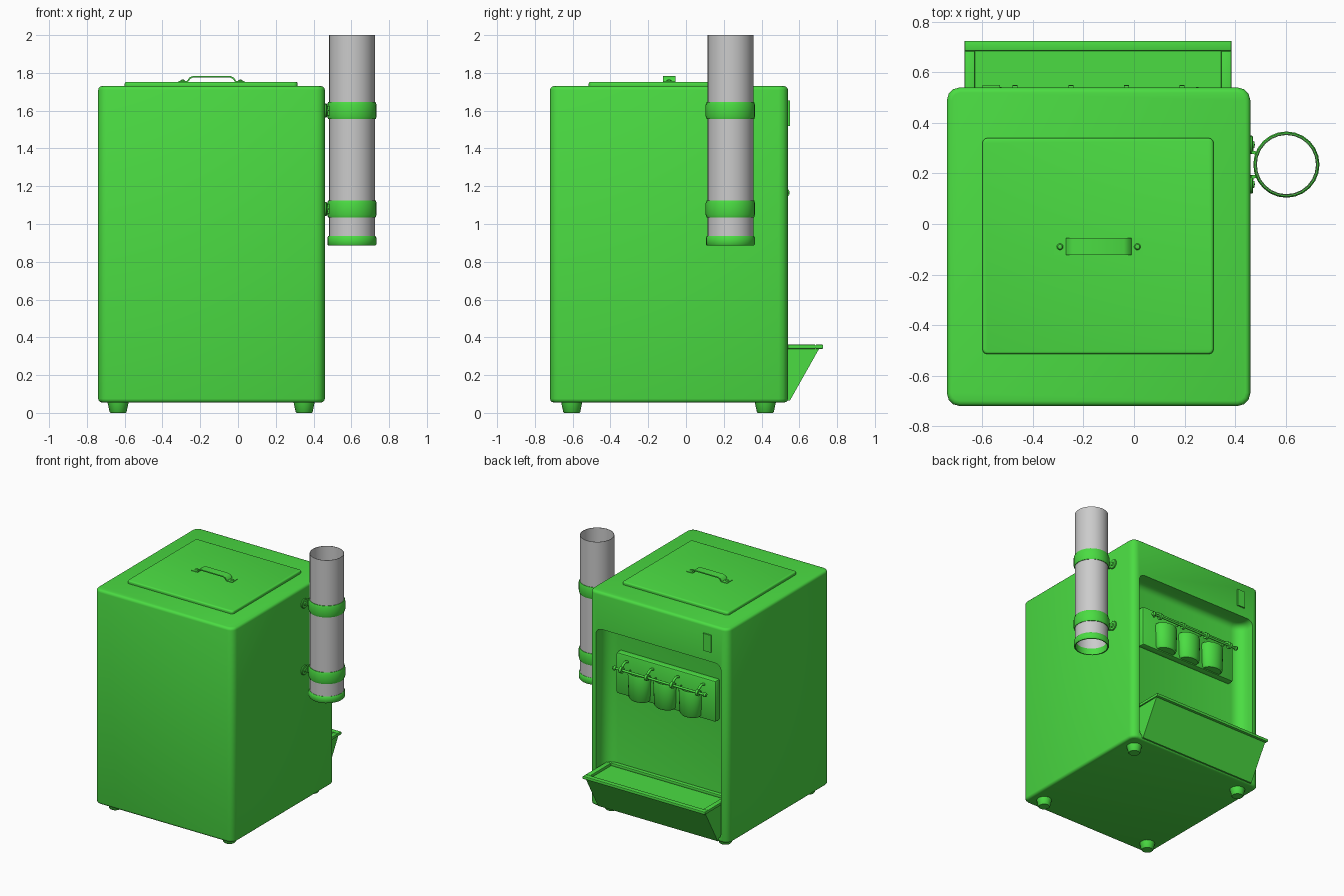
import bpy, bmesh, math
from mathutils import Vector, Matrix

if "Cube" in bpy.data.objects:
    bpy.data.objects.remove(bpy.data.objects["Cube"])

green = bpy.data.materials.new("green_paint")
green.diffuse_color = (0.07, 0.72, 0.055, 1)
green.use_nodes = True
green.node_tree.nodes["Principled BSDF"].inputs["Base Color"].default_value = green.diffuse_color


def finish(name, bm, mat=green, angle=40):
    bmesh.ops.recalc_face_normals(bm, faces=bm.faces)
    me = bpy.data.meshes.new(name)
    bm.to_mesh(me)
    bm.free()
    ob = bpy.data.objects.new(name, me)
    bpy.context.collection.objects.link(ob)
    if mat:
        me.materials.append(mat)
    smooth(ob, angle)
    return ob


def smooth(ob, angle=40):
    bpy.ops.object.select_all(action='DESELECT')
    ob.select_set(True)
    bpy.context.view_layer.objects.active = ob
    bpy.ops.object.shade_smooth_by_angle(angle=math.radians(angle))


def box(name, lo, hi, rv=0, rh=0, seg=3):
    """Box with rounded vertical edges (rv) and rounded top/bottom rims (rh)."""
    bm = bmesh.new()
    lo, hi = Vector(lo), Vector(hi)
    bmesh.ops.create_cube(bm, size=1, matrix=Matrix.Translation((lo + hi) / 2)
                          @ Matrix.Diagonal((*(hi - lo), 1)))

    def level(e):
        return abs(e.verts[0].co.z - e.verts[1].co.z) < 1e-5
    if rv:
        bmesh.ops.bevel(bm, geom=[e for e in bm.edges if not level(e)], offset=rv,
                        segments=seg, profile=0.5, affect='EDGES')
    if rh:
        bmesh.ops.bevel(bm, geom=[e for e in bm.edges if level(e)], offset=rh,
                        segments=seg, profile=0.5, affect='EDGES')
    return finish(name, bm)


def lathe(name, prof, loc, seg=24, mat=green, scale=(1, 1, 1), closed=False, axis_x=False):
    """Turn an (r, z) profile about z, or about x."""
    bm = bmesh.new()
    vs = [bm.verts.new((r, 0, z)) for r, z in prof]
    es = [bm.edges.new(p) for p in zip(vs, vs[1:])]
    if closed:
        es.append(bm.edges.new((vs[-1], vs[0])))
    bmesh.ops.spin(bm, geom=vs + es, cent=(0, 0, 0), axis=(0, 0, 1),
                   angle=2 * math.pi, steps=seg)
    bmesh.ops.remove_doubles(bm, verts=bm.verts, dist=1e-5)
    m = Matrix.Translation(loc)
    if axis_x:
        m = m @ Matrix.Rotation(math.pi / 2, 4, 'Y')
    bm.transform(m @ Matrix.Diagonal((*scale, 1)))
    return finish(name, bm, mat)


def prism(name, pts, vec):
    """Extrude a flat outline along a vector."""
    bm = bmesh.new()
    f = bm.faces.new([bm.verts.new(p) for p in pts])
    r = bmesh.ops.extrude_face_region(bm, geom=[f])
    bmesh.ops.translate(bm, vec=vec, verts=[v for v in r['geom']
                                            if isinstance(v, bmesh.types.BMVert)])
    return finish(name, bm)


def wire(name, pts, radius):
    """Round bar along a path."""
    cu = bpy.data.curves.new(name, 'CURVE')
    cu.dimensions = '3D'
    cu.bevel_depth, cu.bevel_resolution, cu.use_fill_caps = radius, 2, True
    sp = cu.splines.new('POLY')
    sp.points.add(len(pts) - 1)
    for p, co in zip(sp.points, pts):
        p.co = (*co, 1)
    cu.materials.append(green)
    ob = bpy.data.objects.new(name, cu)
    bpy.context.collection.objects.link(ob)


# cabinet body with the serving recess cut into the back
body = box("cabinet_body", (-0.74, -0.72, 0.055), (0.46, 0.54, 1.73), 0.05, 0.02)
cutter = box("recess_cutter", (-0.68, 0.40, 0.075), (0.40, 0.90, 1.445), 0.09, 0.05, 5)
cutter.hide_render = True
cut = body.modifiers.new("recess", 'BOOLEAN')
cut.operation, cut.object, cut.solver = 'DIFFERENCE', cutter, 'EXACT'
bpy.context.view_layer.objects.active = body
bpy.ops.object.modifier_apply(modifier=cut.name)
bpy.data.objects.remove(cutter)
smooth(body)

# feet
for x in (-0.635, 0.35):
    for y in (-0.605, 0.42):
        lathe("foot", [(0, 0), (0.04, 0), (0.045, 0.005), (0.057, 0.062), (0, 0.062)],
              (x, y, 0), 16)

# lid and its strap handle
box("lid", (-0.60, -0.515, 1.72), (0.315, 0.34, 1.753), 0.02, 0.01)
half = [(0.175, 1.757), (0.13, 1.757), (0.118, 1.775), (0.10, 1.783)]
low = [(0.098, 1.775), (0.112, 1.769), (0.126, 1.75), (0.175, 1.75)]
ring = half + [(-x, z) for x, z in half[::-1]] + [(-x, z) for x, z in low[::-1]] + low
prism("lid_handle", [(x - 0.14, -0.122, z) for x, z in ring], (0, 0.066, 0))
for s in (-1, 1):
    lathe("handle_screw", [(0, 0.008), (0.009, 0.006), (0.013, 0), (0, 0)],
          (-0.14 + s * 0.153, -0.09, 1.757), 12)

# drip tray: wedge with a raised rim
prism("tray_wedge", [(-0.66, 0.41, 0.065), (-0.66, 0.55, 0.065),
                     (-0.66, 0.705, 0.34), (-0.66, 0.41, 0.34)], (1.035, 0, 0))
for lo, hi in (((-0.67, 0.685), (0.385, 0.725)), ((-0.67, 0.395), (0.385, 0.43)),
               ((-0.67, 0.43), (-0.63, 0.685)), ((0.345, 0.43), (0.385, 0.685))):
    box("tray_rim", (*lo, 0.338), (*hi, 0.362), 0, 0.006, 2)

# small plain plate on the upper back
box("back_plate", (-0.60, 0.53, 1.52), (-0.53, 0.55, 1.655))

# rack panel, rod and hook rings
box("rack_panel", (-0.57, 0.39, 0.93), (0.29, 0.45, 1.25), 0.012, 0.012, 2)
rod_y, rod_z = 0.525, 1.165
wire("rack_rod", [(-0.53, rod_y, rod_z), (0.25, rod_y, rod_z)], 0.009)
for x in (-0.53, 0.25):
    lathe("rod_knob", [(0, -0.018), (0.013, -0.013), (0.018, 0), (0.013, 0.013), (0, 0.018)],
          (x, rod_y, rod_z), 12, axis_x=True)
for x in (-0.47, -0.25, -0.03, 0.19):
    lathe("rod_ring", [(0.01, -0.01), (0.024, -0.01), (0.024, 0.01), (0.01, 0.01)],
          (x, rod_y, rod_z), 16, closed=True, axis_x=True)
    wire("rod_hook", [(x, 0.44, 1.20), (x, 0.48, 1.21), (x, 0.51, 1.195),
                      (x, rod_y, rod_z)], 0.010)

# three cups hanging between the rings
for x in (-0.36, -0.14, 0.08):
    lathe("cup", [(0, 0), (0.075, 0), (0.086, 0.012), (0.093, 0.19), (0.088, 0.205),
                  (0.08, 0.205), (0.074, 0.03), (0, 0.03)],
          (x, 0.455, 0.94), 24, scale=(1, 0.75, 1))

# grey tube with end ring
tx, ty = 0.603, 0.235
lathe("tube", [(0.122, 0.89), (0.122, 2.0), (0.119, 2.0), (0.119, 0.89)],
      (tx, ty, 0), 24, mat=None, closed=True)
lathe("tube_end_ring", [(0.117, 0.885), (0.124, 0.885), (0.13, 0.893), (0.13, 0.928),
                        (0.124, 0.937), (0.117, 0.937)], (tx, ty, 0), 24, closed=True)

# clamps: band, necks, round lugs and bolts
for z in (1.08, 1.60):
    lathe("clamp_band", [(0.119, -0.045), (0.126, -0.045), (0.131, -0.03), (0.131, 0.03),
                         (0.126, 0.045), (0.119, 0.045)], (tx, ty, z), 24, closed=True)
    for s in (-1, 1):
        prism("clamp_neck", [(x, ty + s * y, z - 0.025) for x, y in
                             ((0.458, 0.075), (0.469, 0.075), (0.473, 0.055), (0.492, 0.05),
                              (0.492, 0.038), (0.468, 0.042), (0.458, 0.055))], (0, 0, 0.05))
        lathe("clamp_lug", [(0, 0), (0.037, 0), (0.037, 0.009), (0.034, 0.012), (0, 0.012)],
              (0.458, ty + s * 0.078, z), 16, axis_x=True)
        lathe("clamp_bolt", [(0, 0), (0.016, 0), (0.012, 0.007), (0, 0.008)],
              (0.47, ty + s * 0.078, z), 12, axis_x=True)
